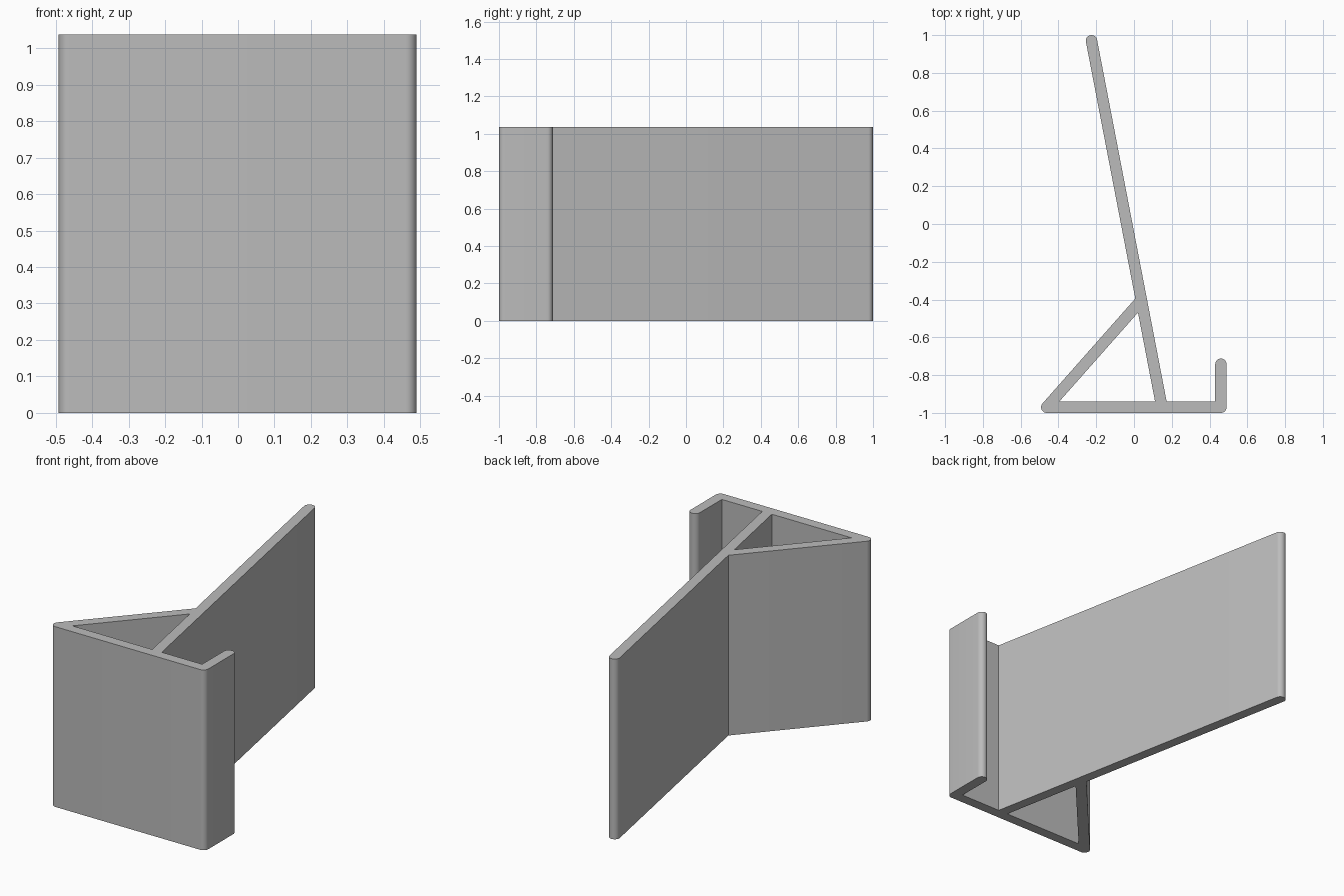
import bpy, bmesh, math
from mathutils import Vector

cube = bpy.data.objects.get("Cube")
if cube:
    bpy.data.objects.remove(cube, do_unlink=True)

R = 0.03          # half the wall thickness
HEIGHT = 1.037

# Wall centre lines in plan
heel = Vector((-0.462, -0.97))
toe = Vector((0.46, -0.97))
lip_tip = Vector((0.46, -0.742))
rest_foot = Vector((0.148, -0.97))
rest_tip = Vector((-0.225, 0.97))
rest_dir = (rest_tip - rest_foot).normalized()
brace_angle = math.radians(48.5)
brace_dir = Vector((math.cos(brace_angle), math.sin(brace_angle)))


def side(d, s):
    """Offset from a wall's centre line to its left (s=1) or right (s=-1) face."""
    return Vector((-d.y, d.x)) * R * s


def cross(p, d, q, e):
    """Meeting point of two wall faces, each a point and a direction."""
    t = ((q.x - p.x) * e.y - (q.y - p.y) * e.x) / (d.x * e.y - d.y * e.x)
    return p + d * t


def arc(centre, start, end, steps):
    """Rounded wall end, angles in degrees."""
    angles = [math.radians(start + (end - start) * i / steps) for i in range(steps + 1)]
    return [centre + Vector((math.cos(a), math.sin(a))) * R for a in angles]


# Face lines of each wall
floor = Vector((0, toe.y + R))
along = Vector((1, 0))
rest_left = rest_foot + side(rest_dir, 1)
rest_right = rest_foot + side(rest_dir, -1)
brace_outer = heel + side(brace_dir, 1)
brace_inner = heel + side(brace_dir, -1)
lean = math.degrees(math.atan2(rest_dir.y, rest_dir.x))

# Outer outline: heel, toe, lip, back rest, brace junction
outline = arc(heel, math.degrees(brace_angle) + 90, 270, 12)
outline += arc(toe, 270, 360, 10)
outline += arc(lip_tip, 0, 180, 18)
outline += [Vector((toe.x - R, floor.y)), cross(floor, along, rest_right, rest_dir)]
outline += arc(rest_tip, lean - 90, lean + 90, 18)
outline.append(cross(rest_left, rest_dir, brace_outer, brace_dir))

# Triangular opening between base, brace and back rest
opening = [cross(floor, along, brace_inner, brace_dir),
           cross(floor, along, rest_left, rest_dir),
           cross(rest_left, rest_dir, brace_inner, brace_dir)]

# Fill the profile and pull it up to full height
bm = bmesh.new()
edges = []
for loop in (outline, opening):
    verts = [bm.verts.new((p.x, p.y, 0)) for p in loop]
    edges += [bm.edges.new((v, verts[(i + 1) % len(verts)])) for i, v in enumerate(verts)]
bmesh.ops.triangle_fill(bm, use_beauty=True, use_dissolve=False, edges=edges, normal=(0, 0, 1))
raised = bmesh.ops.extrude_face_region(bm, geom=bm.faces[:], use_keep_orig=True)
bmesh.ops.translate(bm, vec=(0, 0, HEIGHT),
                    verts=[g for g in raised["geom"] if isinstance(g, bmesh.types.BMVert)])
bmesh.ops.recalc_face_normals(bm, faces=bm.faces[:])

mesh = bpy.data.meshes.new("device_stand")
bm.to_mesh(mesh)
bm.free()
stand = bpy.data.objects.new("device_stand", mesh)
bpy.context.collection.objects.link(stand)

# Plain grey plastic
grey = bpy.data.materials.new("grey_plastic")
grey.use_nodes = True
colour = (0.5, 0.5, 0.5, 1)
grey.diffuse_color = colour
grey.node_tree.nodes["Principled BSDF"].inputs["Base Color"].default_value = colour
mesh.materials.append(grey)

# Smooth the rounded ends, keep the corners crisp
bpy.ops.object.select_all(action="DESELECT")
stand.select_set(True)
bpy.context.view_layer.objects.active = stand
bpy.ops.object.shade_smooth_by_angle(angle=math.radians(30))
